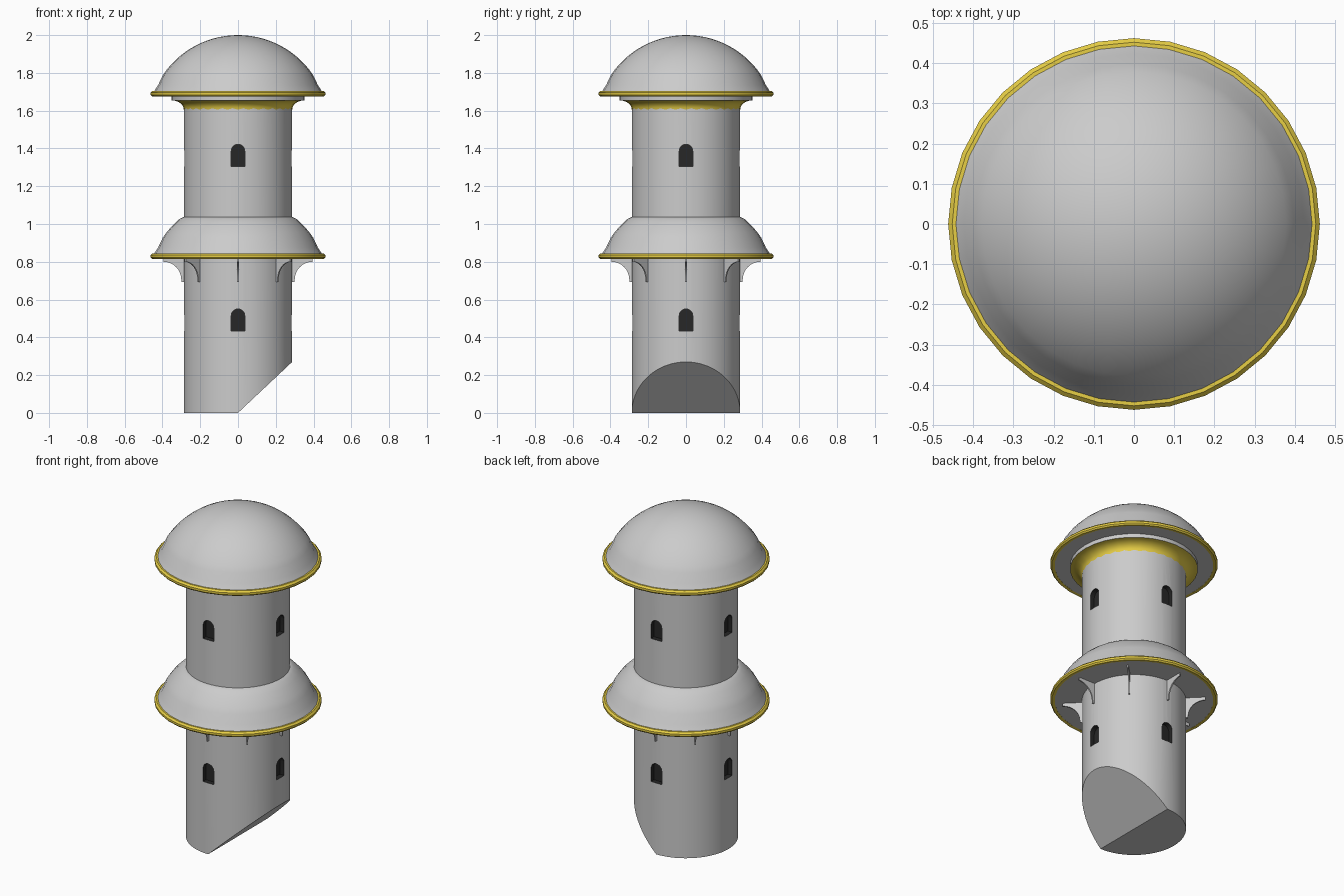
import bpy, bmesh, math
from mathutils import Matrix, Vector

if "Cube" in bpy.data.objects:
    bpy.data.objects.remove(bpy.data.objects["Cube"])

R = 0.287  # shaft radius


def material(name, rgb):
    m = bpy.data.materials.new(name)
    m.diffuse_color = (*rgb, 1)
    m.use_nodes = True
    m.node_tree.nodes["Principled BSDF"].inputs["Base Color"].default_value = m.diffuse_color
    return m


gold = material("gold_trim", (0.80, 0.62, 0.06))
dark = material("window_dark", (0.02, 0.02, 0.02))
stone = material("stone_grey", (0.8, 0.8, 0.8))


def finish(name, bm, mats=(), smooth=True):
    bmesh.ops.recalc_face_normals(bm, faces=bm.faces)
    me = bpy.data.meshes.new(name)
    bm.to_mesh(me)
    bm.free()
    for m in mats:
        me.materials.append(m)
    ob = bpy.data.objects.new(name, me)
    bpy.context.collection.objects.link(ob)
    if smooth:
        smooth_by_angle(ob)
    return ob


def smooth_by_angle(ob):
    bpy.ops.object.select_all(action='DESELECT')
    bpy.context.view_layer.objects.active = ob
    ob.select_set(True)
    bpy.ops.object.shade_smooth_by_angle(angle=math.radians(30))


def lathe(name, profile, mats=(), closed=False, n=32):
    bm = bmesh.new()
    vs = [bm.verts.new((r, 0, z)) for r, z in profile]
    pairs = list(zip(vs, vs[1:])) + ([(vs[-1], vs[0])] if closed else [])
    es = [bm.edges.new(p) for p in pairs]
    bmesh.ops.spin(bm, geom=vs + es, axis=(0, 0, 1), cent=(0, 0, 0),
                   angle=math.tau, steps=n, use_duplicate=False)
    bmesh.ops.remove_doubles(bm, verts=bm.verts, dist=1e-4)
    return finish(name, bm, mats)


def add_prism(bm, outline, thickness, matrix):
    """Extrude an (x, z) outline along y, centred on y = 0."""
    vs = [bm.verts.new((x, -thickness / 2, z)) for x, z in outline]
    f = bm.faces.new(vs)
    ext = bmesh.ops.extrude_face_region(bm, geom=[f])["geom"]
    new = [v for v in ext if isinstance(v, bmesh.types.BMVert)]
    bmesh.ops.translate(bm, verts=new, vec=(0, thickness, 0))
    bmesh.ops.transform(bm, matrix=matrix, verts=vs + new)


# Shaft, with half of its foot sliced off at a slant
bm = bmesh.new()
bmesh.ops.create_cone(bm, cap_ends=True, segments=64, radius1=R, radius2=R,
                      depth=1.67, matrix=Matrix.Translation((0, 0, 0.835)))
cut = bmesh.ops.bisect_plane(bm, geom=bm.verts[:] + bm.edges[:] + bm.faces[:], dist=1e-5,
                             plane_co=(0, 0, 0), plane_no=Vector((0.27, 0, -R)).normalized(),
                             clear_outer=True)["geom_cut"]
bmesh.ops.contextual_create(bm, geom=[g for g in cut if isinstance(g, bmesh.types.BMEdge)])
shaft = finish("tower_shaft", bm, (stone, dark), smooth=False)

# Arched window recesses on four sides, two storeys
bm = bmesh.new()
w, h = 0.036, 0.082
arch = [(-w, 0), (w, 0)] + [(w * math.cos(a), h + w * math.sin(a))
                            for a in (math.pi * i / 8 for i in range(9))]
for z in (0.433, 1.304):
    for k in range(4):
        add_prism(bm, arch, 0.1, Matrix.Rotation(k * math.pi / 2, 4, 'Z')
                  @ Matrix.Translation((0, -R - 0.02, z)))
cutter = finish("window_cutter", bm, (dark,), smooth=False)
mod = shaft.modifiers.new("windows", 'BOOLEAN')
mod.object = cutter
mod.operation = 'DIFFERENCE'
mod.solver = 'EXACT'
mod.material_mode = 'TRANSFER'
bpy.ops.object.select_all(action='DESELECT')
bpy.context.view_layer.objects.active = shaft
shaft.select_set(True)
bpy.ops.object.modifier_apply(modifier=mod.name)
bpy.data.objects.remove(cutter)
smooth_by_angle(shaft)


# Roof curve: a spherical cap that flares slightly at the eaves
def dome(drop):
    return math.sqrt(max(0, 2 * 0.48 * drop - drop * drop))


angles = [math.radians(a) for a in range(0, 57, 4)]
cap = [(0.48 * math.sin(a), 1.52 + 0.48 * math.cos(a)) for a in angles]
flare = [(0.423, 1.735), (0.444, 1.703)]
lathe("dome_roof", cap + flare + [(0.444, 1.678), (0, 1.678)])
drop = 0.86
skirt = [(R - 0.01, 1.037), (R + 0.002, 1.037)]
skirt += [(r, z - drop) for r, z in cap if r > R + 0.02]
skirt += [(r, z - drop) for r, z in flare]
lathe("skirt_roof", skirt + [(0.444, 0.818), (R - 0.01, 0.818)], closed=True)

# Gold rims on both eaves
for name, z in (("lower_rim", 0.815), ("upper_rim", 1.675)):
    lathe(name, [(0.438, z + 0.002), (0.455, z), (0.462, z + 0.008), (0.462, z + 0.02),
                 (0.452, z + 0.03), (0.438, z + 0.03)], (gold,), closed=True)

# Gold cove and grey band under the dome
cove = [(0.352 - 0.065 * math.cos(a), 1.605 + 0.05 * math.sin(a))
        for a in (math.pi / 2 * i / 6 for i in range(7))]
lathe("gold_cove", cove + [(R - 0.01, 1.655), (R - 0.01, 1.605)], (gold,), closed=True)
lathe("collar_band", [(R - 0.01, 1.655), (0.353, 1.655), (0.353, 1.679), (R - 0.01, 1.679)],
      closed=True)

# Eight curved brackets under the skirt roof
bm = bmesh.new()
curve = [(0.395 - 0.095 * math.sin(a), 0.705 + 0.095 * math.cos(a))
         for a in (math.pi / 2 * i / 8 for i in range(9))]
outline = [(R - 0.01, 0.82), (0.395, 0.82)] + curve + [(0.299, 0.692), (R - 0.01, 0.692)]
for k in range(8):
    add_prism(bm, outline, 0.008, Matrix.Rotation(k * math.pi / 4, 4, 'Z'))
finish("eave_brackets", bm)
